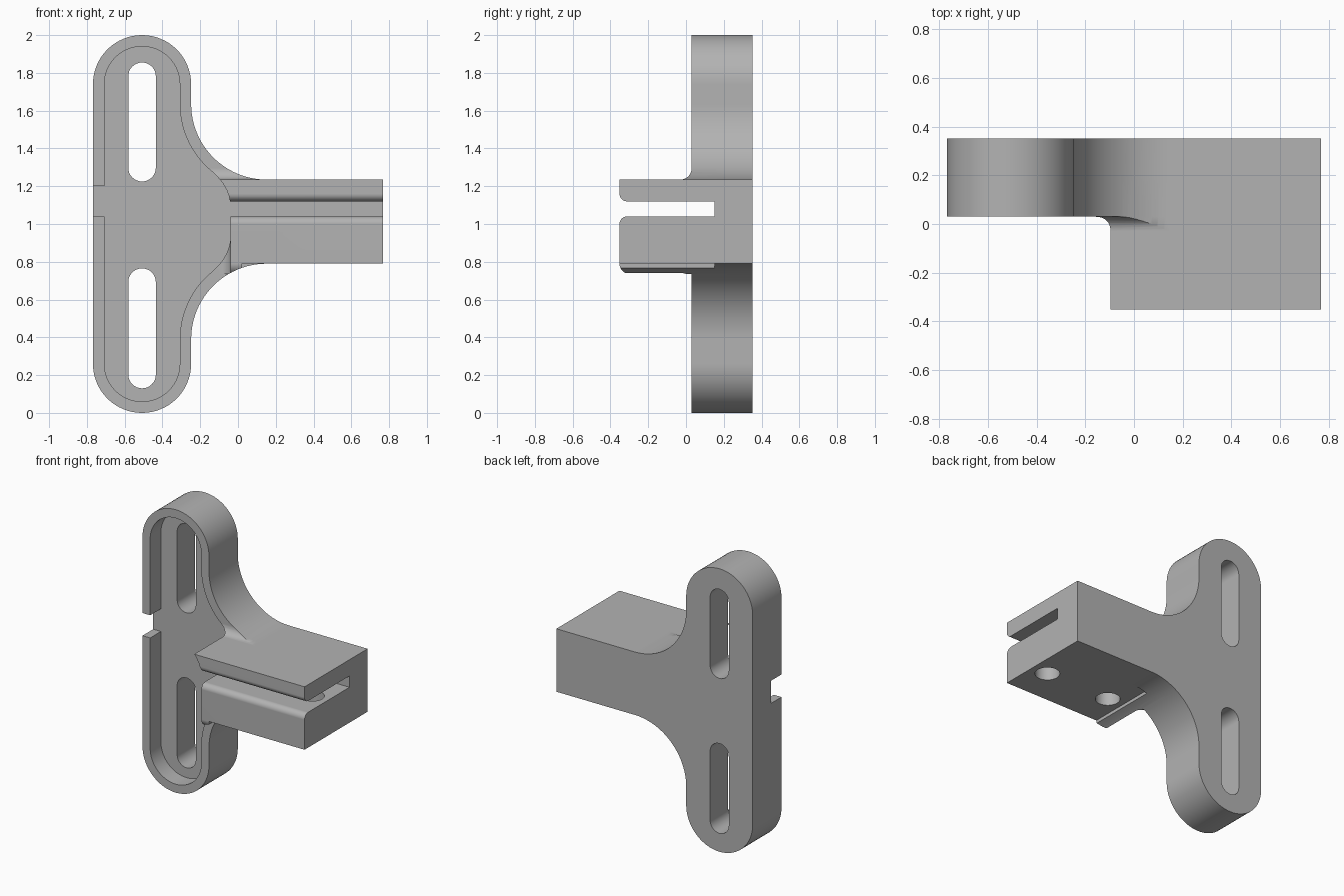
import bpy, bmesh
from math import sin, cos, radians, pi
from mathutils import Vector

default = bpy.data.objects.get("Cube")
if default:
    bpy.data.objects.remove(default, do_unlink=True)

grey = bpy.data.materials.new("plain_grey")
grey.use_nodes = True
grey.diffuse_color = (0.45, 0.45, 0.45, 1)
grey.node_tree.nodes["Principled BSDF"].inputs["Base Color"].default_value = (0.45, 0.45, 0.45, 1)


def arc(cx, cy, r, start, end, n=16):
    """Points along a circular arc, angles in degrees."""
    angles = [radians(start + (end - start) * i / n) for i in range(n + 1)]
    return [(cx + r * cos(a), cy + r * sin(a)) for a in angles]


def prism(name, points, axis, low, high):
    """Extrude a closed 2D profile along one axis."""
    place = {"x": lambda p, d: (d, p[0], p[1]),
             "y": lambda p, d: (p[0], d, p[1]),
             "z": lambda p, d: (p[0], p[1], d)}[axis]
    bm = bmesh.new()
    face = bm.faces.new([bm.verts.new(place(p, low)) for p in points])
    made = bmesh.ops.extrude_face_region(bm, geom=[face])["geom"]
    shift = Vector(place((0, 0), high - low))
    bmesh.ops.translate(bm, vec=shift, verts=[v for v in made if isinstance(v, bmesh.types.BMVert)])
    bmesh.ops.recalc_face_normals(bm, faces=bm.faces)
    mesh = bpy.data.meshes.new(name)
    bm.to_mesh(mesh)
    bm.free()
    mesh.materials.append(grey)
    obj = bpy.data.objects.new(name, mesh)
    bpy.context.collection.objects.link(obj)
    return obj


def box(name, x, y, z):
    return prism(name, [(x[0], z[0]), (x[1], z[0]), (x[1], z[1]), (x[0], z[1])], "y", *y)


def combine(target, tool, operation):
    """Apply a boolean and discard the tool."""
    tool.hide_render = True
    mod = target.modifiers.new("boolean", "BOOLEAN")
    mod.operation, mod.solver, mod.object = operation, "EXACT", tool
    bpy.ops.object.select_all(action="DESELECT")
    bpy.context.view_layer.objects.active = target
    target.select_set(True)
    bpy.ops.object.modifier_apply(modifier=mod.name)
    bpy.data.objects.remove(tool, do_unlink=True)


def flip(points):
    """Mirror a profile about the arm's mid height."""
    return [(x, LOW + HIGH - z) for x, z in reversed(points)]


# Main dimensions
CX, R, RIM = -0.508, 0.26, 0.06
LOW, HIGH, END = 0.79, 1.235, 0.767
FRONT, FACE, FLOOR, BACK = -0.352, 0.03, 0.15, 0.352
SWEEP = 0.4
sweep_x, sweep_z = CX + R + SWEEP, HIGH + SWEEP

# Outer outline: rounded plate flowing into the arm
top_sweep = arc(sweep_x, sweep_z, SWEEP, 180, 270, 24)
outline = (arc(CX, 2 - R, R, 180, 0, 32) + top_sweep + [(END, HIGH), (END, LOW)]
           + flip(top_sweep) + arc(CX, R, R, 0, -180, 32))
plate = prism("bracket_body", outline, "y", FACE, BACK)

# Projecting arm block, blended into the plate face above and rounded below
arm_profile = ([(0.2, HIGH + RIM)] + arc(-0.03, HIGH + RIM, RIM, 0, -90, 8)
               + [(FRONT, HIGH)] + arc(FRONT + 0.055, LOW, 0.055, 180, 270, 8) + [(0.2, LOW - 0.055)])
arm = prism("arm_block", arm_profile, "x", -0.2, END)
combine(arm, prism("outline_tool", outline, "y", -0.5, 0.5), "INTERSECT")
side = [(-0.3, -0.5), (-0.04, -0.5)] + arc(-0.1, -0.03, RIM, 0, 90, 8) + [(-0.3, FACE)]
combine(arm, prism("lower_side_tool", side, "z", 0.5, 0.94), "DIFFERENCE")
combine(plate, arm, "UNION")

# Pocket in the plate face, following the outline inside the rim
inner = arc(sweep_x, sweep_z, SWEEP + RIM, 180, 232, 16) + [
    (-0.105, 1.246), (-0.08, 1.215), (-0.06, 1.18), (-0.047, 1.145), (-0.04, 1.11)]
pocket = (arc(CX, 2 - R, R - RIM, 180, 0, 32) + inner + flip(inner)
          + arc(CX, R, R - RIM, 0, -180, 32))
combine(plate, prism("pocket_tool", pocket, "y", -0.6, FLOOR), "DIFFERENCE")

# Gap in the rim
combine(plate, box("rim_gap_tool", (-0.9, -0.65), (-0.6, FLOOR), (1.04, 1.2)), "DIFFERENCE")

# Clamp slot with rounded mouth
m = 0.04
mouth = ([(FLOOR, 1.04)] + arc(FRONT + m, 1.04 - m, m, 90, 180, 8)
         + [(-0.45, 1.04 - m), (-0.45, 1.12 + m)] + arc(FRONT + m, 1.12 + m, m, 180, 270, 8) + [(FLOOR, 1.12)])
combine(plate, prism("clamp_slot_tool", mouth, "x", -0.1, 0.9), "DIFFERENCE")

# Relief under the arm that leaves a narrow lip
combine(plate, box("relief_tool", (0.02, 0.9), (-0.6, FLOOR), (0.6, LOW)), "DIFFERENCE")

# Long mounting slots
for low, high in ((0.13, 0.765), (1.225, 1.855)):
    w = 0.073
    slot = arc(CX, high - w, w, 180, 0) + arc(CX, low + w, w, 0, -180)
    combine(plate, prism("mounting_slot_tool", slot, "y", -0.6, 0.6), "DIFFERENCE")

# Screw holes through the lower jaw
for x in (0.14, 0.645):
    combine(plate, prism("screw_hole_tool", arc(x, -0.095, 0.08, 0, 348.75, 31), "z", 0.6, 1.08), "DIFFERENCE")

bpy.ops.object.select_all(action="DESELECT")
plate.select_set(True)
bpy.context.view_layer.objects.active = plate
bpy.ops.object.shade_smooth_by_angle(angle=radians(30))
plate.modifiers.new("weighted_normals", "WEIGHTED_NORMAL").keep_sharp = True
